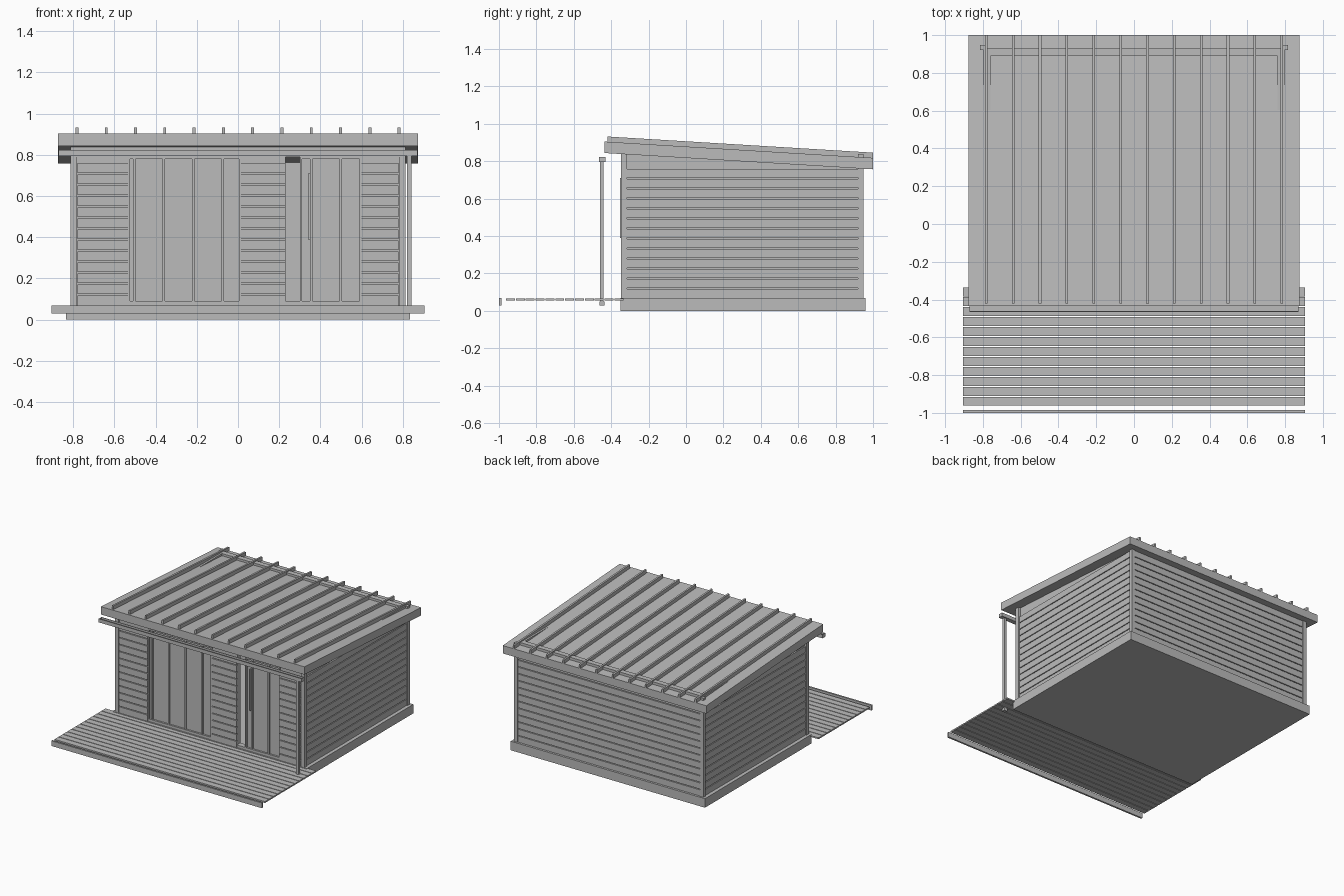
import bpy

grey = bpy.data.materials.new("plain_grey")
grey.diffuse_color = (0.5, 0.5, 0.5, 1)


def build(name, solids):
    """Make one object from a list of eight-corner solids."""
    verts, faces = [], []
    for corners in solids:
        n = len(verts)
        verts += corners
        faces += [[n + i for i in f] for f in (
            (0, 2, 3, 1), (4, 5, 7, 6), (0, 1, 5, 4),
            (2, 6, 7, 3), (0, 4, 6, 2), (1, 3, 7, 5))]
    mesh = bpy.data.meshes.new(name)
    mesh.from_pydata(verts, [], faces)
    mesh.materials.append(grey)
    ob = bpy.data.objects.new(name, mesh)
    bpy.context.collection.objects.link(ob)
    return ob


def box(x0, x1, y0, y1, z0, z1):
    return [(x, y, z) for z in (z0, z1) for y in (y0, y1) for x in (x0, x1)]


def sloped(x0, x1, y0, y1, low, high):
    """Bar following the roof pitch; low and high are heights at the eaves."""
    fall = lambda y: 0.0606 * (y + 0.435)
    return [(x, y, h - fall(y)) for h in (low, high) for y in (y0, y1) for x in (x0, x1)]


# Base slab
build("base_slab", [box(-0.835, 0.835, -0.35, 0.96, 0, 0.07)])

# Wall cores with flat tops
TOP = 0.842
build("side_walls", [box(*sorted((s * 0.76, s * 0.797)), -0.335, 0.93, 0.07, TOP) for s in (-1, 1)])
build("rear_wall", [box(-0.76, 0.76, 0.89, 0.93, 0.07, TOP)])
front_panels = [(-0.78, -0.535), (0.015, 0.23), (0.60, 0.78)]
build("front_wall", [box(a, b, -0.335, -0.295, 0.07, 0.79) for a, b in front_panels])
build("front_header", [box(-0.785, 0.785, -0.34, -0.295, 0.79, TOP)])

# Horizontal cladding boards with open grooves
PITCH, GAP = 0.0535, 0.006
rows = [(0.07 + i * PITCH, 0.07 + (i + 1) * PITCH - GAP) for i in range(13)]
build("front_cladding", [box(a, b, -0.345, -0.33, *r) for a, b in front_panels for r in rows])
build("rear_cladding", [box(-0.785, 0.785, 0.92, 0.943, *r) for r in rows])
build("side_cladding", [box(*sorted((s * 0.79, s * 0.807)), -0.315, 0.92, *r)
                        for s in (-1, 1) for r in rows])

# Corner trims
build("corner_trims", [box(*sorted((s * 0.785, s * 0.814)), a, b, 0.07, t)
                       for s in (-1, 1)
                       for a, b, t in ((-0.347, -0.315, 0.84), (0.92, 0.948, 0.838))])


# Glazed openings: outer frame, panes and mullions
def glazing(name, x0, x1, mullions):
    build(name + "_frame", [
        box(x0, x1, -0.342, -0.30, 0.07, 0.09),
        box(x0, x1, -0.342, -0.30, 0.78, 0.79),
        box(x0, x0 + 0.010, -0.342, -0.30, 0.09, 0.78),
        box(x1 - 0.010, x1, -0.342, -0.30, 0.09, 0.78)])
    edges = [x0 + 0.004] + mullions + [x1 - 0.004]
    build(name + "_panes", [box(a + 0.006, b - 0.006, -0.328, -0.315, 0.09, 0.78)
                            for a, b in zip(edges, edges[1:])])
    build(name + "_mullions", [box(m - 0.006, m + 0.006, -0.338, -0.308, 0.09, 0.78)
                               for m in mullions])


glazing("window", -0.535, 0.015, [-0.503, -0.360, -0.217, -0.074])
glazing("sliding_door", 0.30, 0.60, [0.355, 0.498])
build("door_sill", [box(0.23, 0.30, -0.342, -0.30, 0.07, 0.09)])
build("door_handle", [box(0.341, 0.351, -0.352, -0.336, 0.39, 0.71)])

# Sloped roof with standing ribs
build("roof_slab", [sloped(-0.875, 0.875, -0.435, 1.0, 0.844, 0.905)])
build("roof_ribs", [sloped(x - 0.007, x + 0.007, -0.42, 1.0, 0.90, 0.933)
                    for x in (-0.782 + i * 0.1422 for i in range(12))])

# Open gutter along the eaves
build("gutter", [box(-0.872, 0.872, -0.465, -0.43, 0.795, 0.80),
                 box(-0.872, 0.872, -0.465, -0.460, 0.80, 0.823),
                 box(-0.872, 0.872, -0.435, -0.43, 0.80, 0.823),
                 box(-0.872, -0.867, -0.460, -0.435, 0.80, 0.823),
                 box(0.867, 0.872, -0.460, -0.435, 0.80, 0.823)])

# Downpipe with a wider foot
build("downpipe", [box(0.82, 0.842, -0.460, -0.440, 0.05, 0.797),
                   box(0.817, 0.845, -0.463, -0.437, 0.03, 0.05)])

# Deck boards and front fascia
build("deck_boards", [box(-0.905, 0.905, y - 0.0475, y, 0.056, 0.067)
                      for y in (-0.335 - i * 0.0527 for i in range(12))])
build("deck_fascia", [box(-0.905, 0.905, -1.0, -0.986, 0.03, 0.07)])
